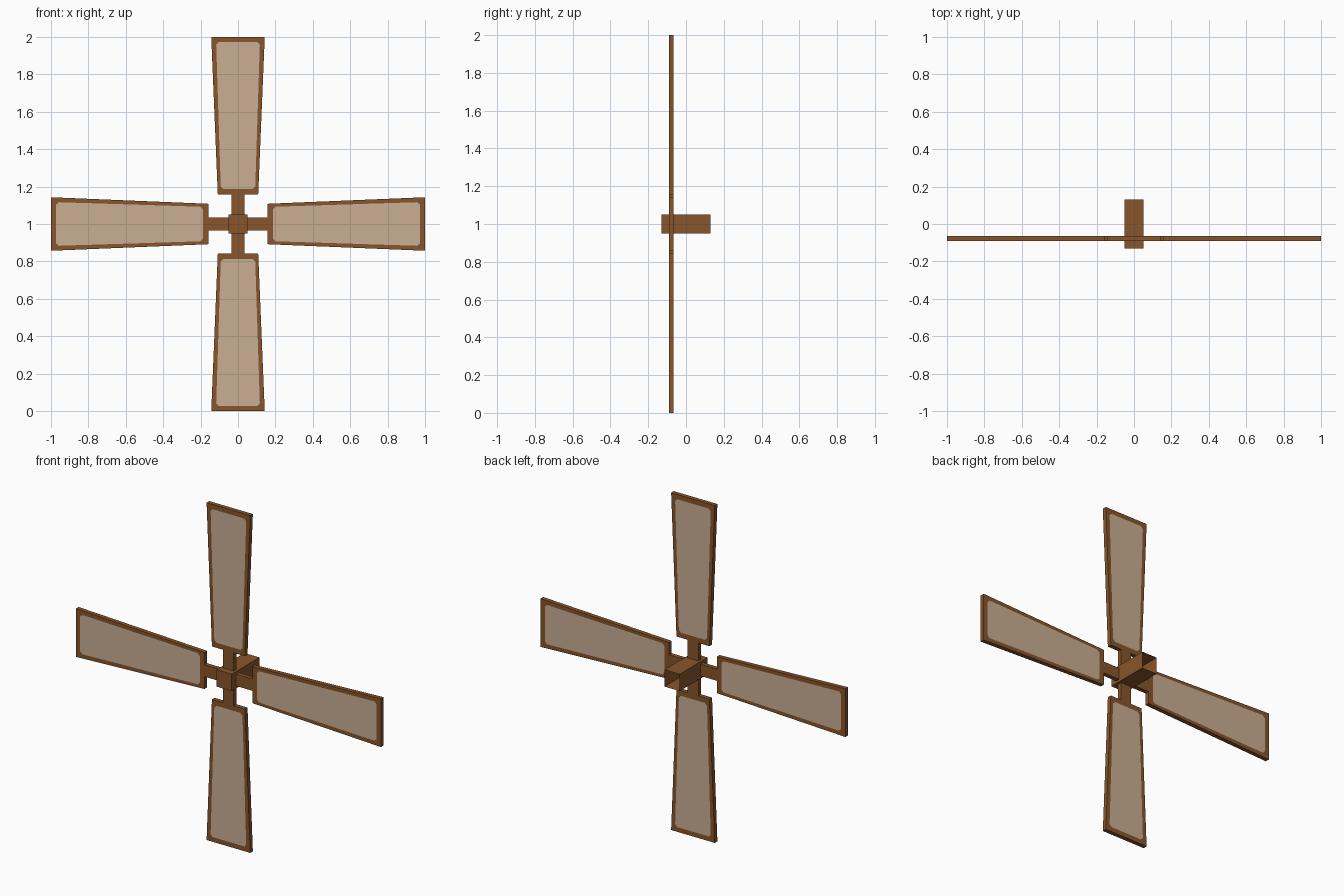
import bpy, bmesh, math
from mathutils import Matrix, Vector

if "Cube" in bpy.data.objects:
    bpy.data.objects.remove(bpy.data.objects["Cube"])


def material(name, rgb):
    m = bpy.data.materials.new(name)
    m.diffuse_color = (*rgb, 1)
    m.use_nodes = True
    m.node_tree.nodes["Principled BSDF"].inputs["Base Color"].default_value = m.diffuse_color
    return m


wood = material("brown wood", (0.245, 0.092, 0.024))
cloth = material("tan cloth", (0.59, 0.43, 0.295))

CENTRE = Vector((0, 0, 1))
FRONT, BACK = -0.09, -0.065      # thickness of the sails


def finish(name, bm, mats, matrix=Matrix()):
    bmesh.ops.recalc_face_normals(bm, faces=bm.faces)
    bm.transform(matrix)
    mesh = bpy.data.meshes.new(name)
    bm.to_mesh(mesh)
    bm.free()
    for m in mats:
        mesh.materials.append(m)
    ob = bpy.data.objects.new(name, mesh)
    bpy.context.collection.objects.link(ob)
    return ob


def box(name, lo, hi, matrix, open_back=False):
    bm = bmesh.new()
    lo, hi = Vector(lo), Vector(hi)
    size = hi - lo
    bmesh.ops.create_cube(bm, size=1, matrix=Matrix.Translation((lo + hi) / 2) @ Matrix.Diagonal((*size, 1)))
    if open_back:
        back = [f for f in bm.faces if f.normal.y > 0.9]
        bmesh.ops.delete(bm, geom=back, context='FACES')
    return finish(name, bm, [wood], matrix)


def blade(name, matrix):
    # tapered frame with a chamfered cloth panel cut into front and back
    r0, r1, w0, w1 = 0.157, 1.0, 0.108, 0.143
    outer = [Vector(p) for p in ((-w0, r0), (w0, r0), (w1, r1), (-w1, r1))]
    p0, p1, q0, q1 = 0.187, 0.972, 0.092, 0.117
    inner = [Vector(p) for p in ((-q0, p0), (q0, p0), (q1, p1), (-q1, p1))]
    panel = []
    for i, c in enumerate(inner):
        for n in (inner[i - 1], inner[(i + 1) % 4]):
            panel.append(c + (n - c).normalized() * 0.014)
    bm = bmesh.new()
    rings = []
    for y in (FRONT, BACK):
        o = [bm.verts.new((p.x, y, p.y)) for p in outer]
        n = [bm.verts.new((p.x, y, p.y)) for p in panel]
        for i in range(4):
            j = (i + 1) % 4
            bm.faces.new((o[i], o[j], n[2 * j], n[2 * i + 1]))
            bm.faces.new((o[i], n[2 * i + 1], n[2 * i]))
        bm.faces.new(n).material_index = 1
        rings.append(o)
    a, b = rings
    for i in range(4):
        j = (i + 1) % 4
        bm.faces.new((a[i], a[j], b[j], b[i]))
    return finish(name, bm, [wood, cloth], matrix)


# hub: square sleeve, open at the back
box("hub", (-0.05, -0.13, -0.05), (0.05, 0.13, 0.05), Matrix.Translation(CENTRE), True)

# four arms and sails
for k, side in enumerate(("top", "right", "bottom", "left")):
    m = Matrix.Translation(CENTRE) @ Matrix.Rotation(k * math.pi / 2, 4, 'Y')
    box(side + "_arm", (-0.035, FRONT, 0.05), (0.035, BACK, 0.157), m)
    blade(side + "_sail", m)
